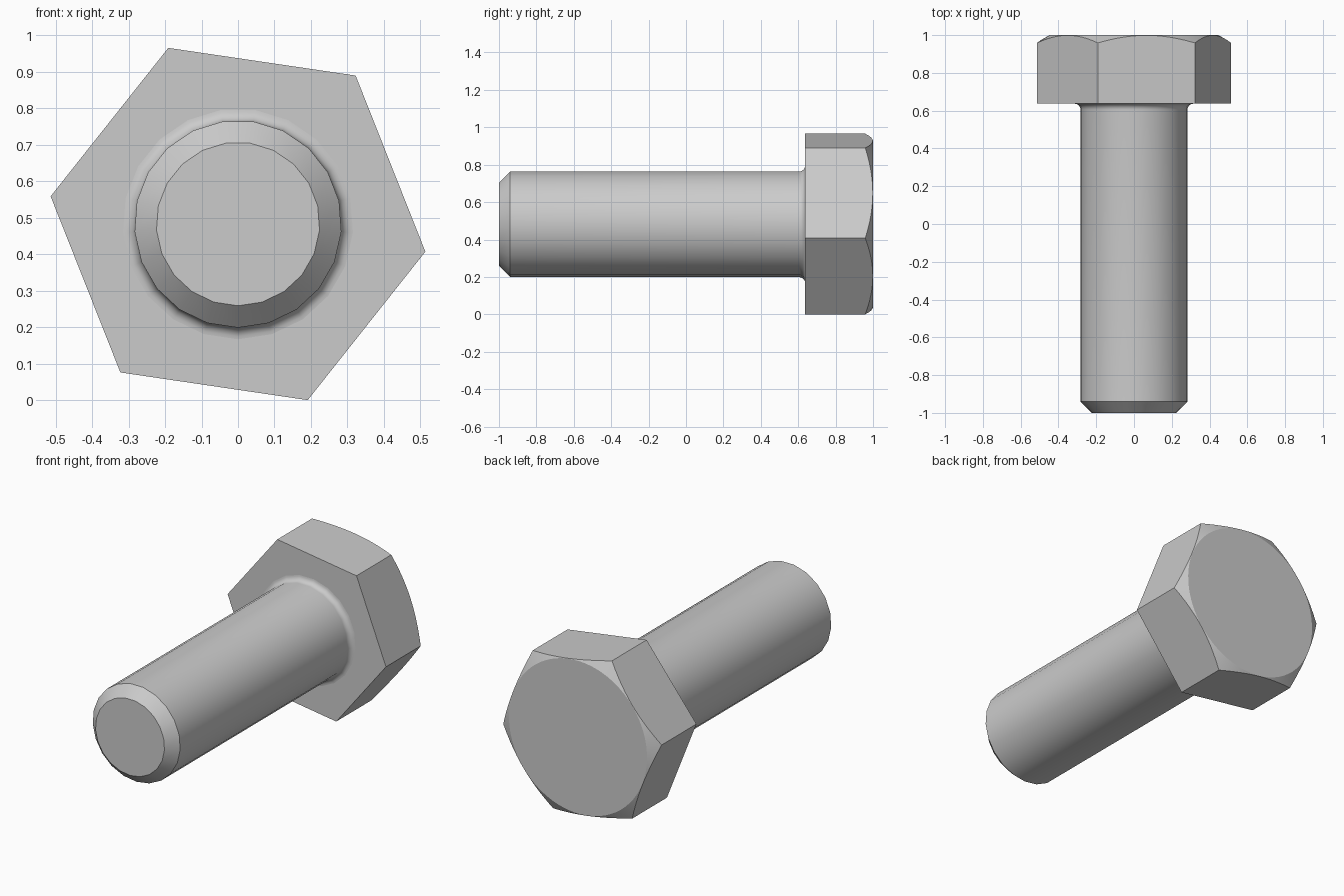
import bpy, bmesh
from math import sin, cos, tan, pi, radians

cube = bpy.data.objects.get("Cube")
if cube:
    bpy.data.objects.remove(cube, do_unlink=True)

AXIS_Z = 0.483       # height of the bolt axis
HEAD_Y = 0.637       # underside of the head

steel = bpy.data.materials.new("grey steel")
steel.use_nodes = True
grey = (0.6, 0.6, 0.6, 1)
steel.diffuse_color = grey
steel.node_tree.nodes["Principled BSDF"].inputs["Base Color"].default_value = grey


def polar(bm, r, a, y):
    return bm.verts.new((r * cos(a), y, AXIS_Z + r * sin(a)))


def finish(bm, name):
    bmesh.ops.recalc_face_normals(bm, faces=bm.faces)
    mesh = bpy.data.meshes.new(name)
    bm.to_mesh(mesh)
    bm.free()
    mesh.materials.append(steel)
    obj = bpy.data.objects.new(name, mesh)
    bpy.context.collection.objects.link(obj)
    bpy.ops.object.select_all(action='DESELECT')
    obj.select_set(True)
    bpy.context.view_layer.objects.active = obj
    bpy.ops.object.shade_smooth_by_angle(angle=radians(23))
    return obj


def bridge(bm, a, b):
    n = len(a)
    for i in range(n):
        j = (i + 1) % n
        bm.faces.new((a[i], a[j], b[j], b[i]))


# Shaft: chamfered tip, straight body, fillet flaring into the head
SIDES, R, FILLET, STEPS = 21, 0.284, 0.032, 6
profile = [(R - 0.06, -1), (R, -0.94)]
for k in range(STEPS + 1):
    t = k / STEPS * pi / 2
    profile.append((R + FILLET * (1 - cos(t)), HEAD_Y - FILLET * (1 - sin(t))))
bm = bmesh.new()
rings = [[polar(bm, r, -pi / 2 + 2 * pi * i / SIDES, y) for i in range(SIDES)]
         for r, y in profile]
for a, b in zip(rings, rings[1:]):
    bridge(bm, a, b)
bm.faces.new(rings[0])
bm.faces.new(rings[-1])
finish(bm, "shaft")

# Hexagonal head: corners trimmed by a 30 degree cone at the back
CORNER, TURN, DIV = 0.519, radians(-8.4), 12
flat = CORNER * cos(pi / 6)
face_r = flat - 0.002
bm = bmesh.new()
under, arc, disc = [], [], []
for i in range(6 * DIV):
    local = (i % DIV) / DIV * pi / 3 - pi / 6
    a = TURN + 2 * pi * i / (6 * DIV)
    r = flat / cos(local)
    arc.append(polar(bm, r, a, 1 - (r - face_r) * tan(pi / 6)))
    disc.append(polar(bm, face_r, a, 1))
    if i % DIV == 0:
        under.append(polar(bm, r, a, HEAD_Y))
for s in range(6):
    edge = [arc[(s * DIV + k) % len(arc)] for k in range(DIV + 1)]
    bm.faces.new([under[s]] + edge + [under[(s + 1) % 6]])
bridge(bm, arc, disc)
bm.faces.new(disc)
bm.faces.new(under)
finish(bm, "hex_head")
